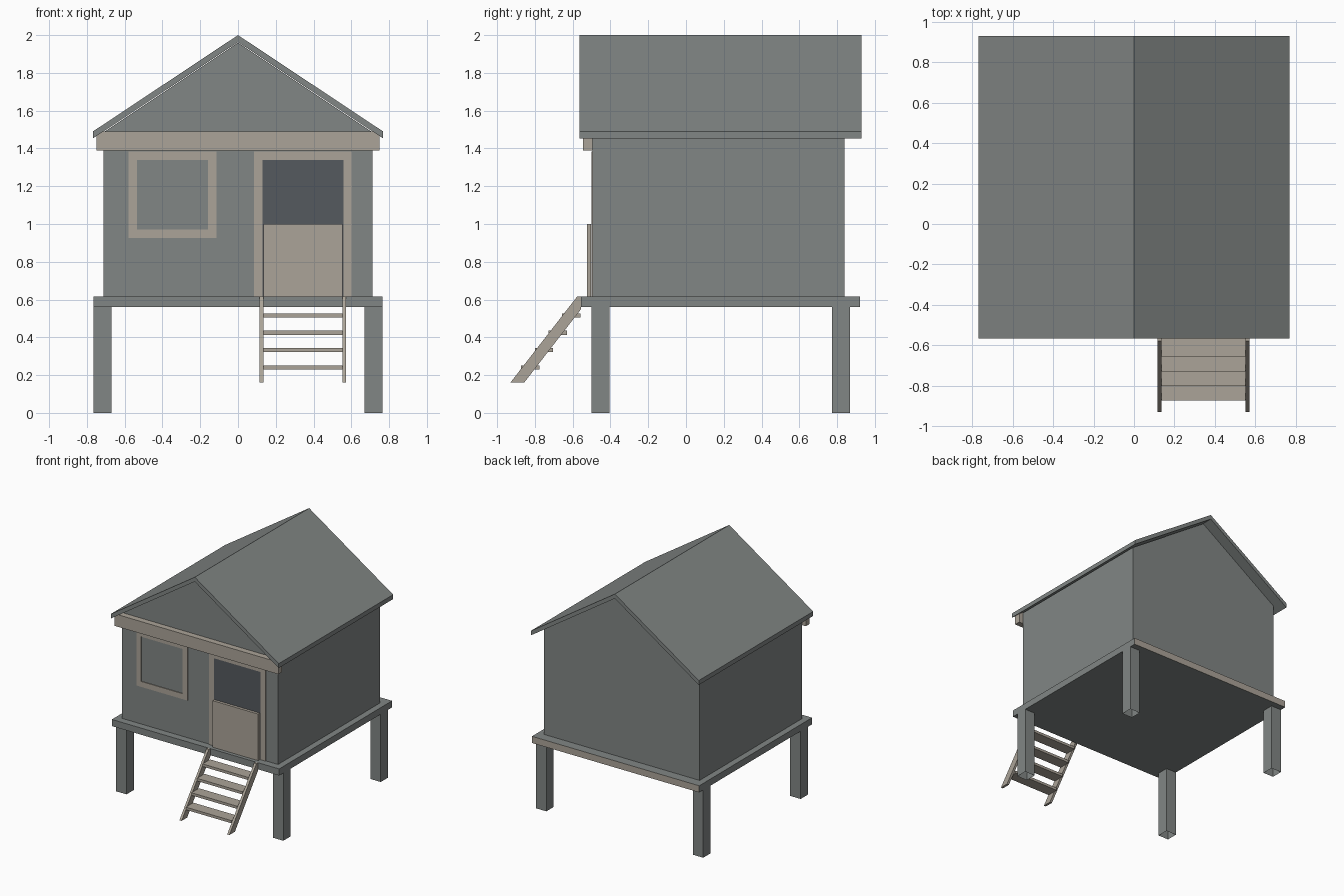
import bpy, bmesh

cube = bpy.data.objects.get("Cube")
if cube:
    bpy.data.objects.remove(cube, do_unlink=True)


def material(name, rgb):
    m = bpy.data.materials.new(name)
    m.use_nodes = True
    colour = (*rgb, 1)
    m.diffuse_color = colour
    bsdf = next(n for n in m.node_tree.nodes if n.type == 'BSDF_PRINCIPLED')
    bsdf.inputs["Base Color"].default_value = colour
    return m


GREY = material("weathered_grey", (0.22, 0.238, 0.232))
TAUPE = material("taupe_trim", (0.41, 0.37, 0.315))
DARK = material("dark_doorway", (0.091, 0.1, 0.112))


def finish(name, bm, *mats):
    bmesh.ops.recalc_face_normals(bm, faces=bm.faces)
    mesh = bpy.data.meshes.new(name)
    bm.to_mesh(mesh)
    bm.free()
    for m in mats:
        mesh.materials.append(m)
    obj = bpy.data.objects.new(name, mesh)
    bpy.context.collection.objects.link(obj)
    return obj


def prism(name, profile, axis, start, end, mat):
    """Extrude a 2D profile along x (profile is y, z) or y (profile is x, z)."""
    bm = bmesh.new()
    place = (lambda a, b: (start, a, b)) if axis == 'x' else (lambda a, b: (a, start, b))
    face = bm.faces.new([bm.verts.new(place(a, b)) for a, b in profile])
    moved = bmesh.ops.extrude_face_region(bm, geom=[face])["geom"]
    d = end - start
    bmesh.ops.translate(bm, vec=(d, 0, 0) if axis == 'x' else (0, d, 0),
                        verts=[v for v in moved if isinstance(v, bmesh.types.BMVert)])
    # Keep the starting cap closed
    if not face.is_valid:
        bm.faces.new([v for v in bm.verts][:len(profile)])
    return finish(name, bm, mat)


def box(name, x0, x1, y0, y1, z0, z1, mat):
    return prism(name, [(x0, z0), (x1, z0), (x1, z1), (x0, z1)], 'y', y0, y1, mat)


WALL_FRONT = -0.495
FLOOR = 0.615

# Deck with a taupe back edge
deck = box("deck", -0.765, 0.765, -0.555, 0.92, 0.56, FLOOR, GREY)
deck.data.materials.append(TAUPE)
for p in deck.data.polygons:
    if p.normal.y > 0.9:
        p.material_index = 1

# Hollow corner posts, open at the bottom
for side, x in (("right", -0.7175), ("left", 0.7175)):
    for end, y in (("front", -0.4525), ("back", 0.82)):
        post = box(f"{end}_{side}_post", x - 0.0475, x + 0.0475,
                   y - 0.0475, y + 0.0475, 0, 0.56, GREY)
        bm = bmesh.new()
        bm.from_mesh(post.data)
        bottom = [f for f in bm.faces if f.calc_center_median().z < 0.01]
        bmesh.ops.delete(bm, geom=bottom, context='FACES_ONLY')
        bm.to_mesh(post.data)
        bm.free()

# Gabled body
prism("walls", [(-0.713, FLOOR), (0.713, FLOOR), (0.713, 1.485), (0, 1.96), (-0.713, 1.485)],
      'y', WALL_FRONT, 0.84, GREY)

# Folded roof slab
prism("roof", [(-0.768, 1.49), (0, 2), (0.768, 1.49),
               (0.768, 1.453), (0, 1.963), (-0.768, 1.453)], 'y', -0.565, 0.93, GREY)

# Beam across the front
box("front_beam", -0.75, 0.75, -0.545, WALL_FRONT, 1.39, 1.49, TAUPE)


def trim(name, x0, x1, z0, z1, w, sill):
    """Thin frame on the front wall, with an optional bottom rail."""
    y = WALL_FRONT - 0.006
    box(name + "_right_jamb", x0, x0 + w, y, WALL_FRONT, z0, z1, TAUPE)
    box(name + "_left_jamb", x1 - w, x1, y, WALL_FRONT, z0, z1, TAUPE)
    box(name + "_head", x0 + w, x1 - w, y, WALL_FRONT, z1 - w, z1, TAUPE)
    if sill:
        box(name + "_sill", x0 + w, x1 - w, y, WALL_FRONT, z0, z0 + w, TAUPE)


# Window and doorway
trim("window", -0.58, -0.113, 0.925, 1.385, 0.045, True)
trim("door", 0.085, 0.603, FLOOR, 1.385, 0.045, False)
box("doorway", 0.13, 0.558, WALL_FRONT - 0.003, WALL_FRONT, FLOOR, 1.34, DARK)
box("half_door", 0.136, 0.552, -0.525, -0.502, FLOOR, 1.0, TAUPE)

# Stairs: two sloping stringers and four treads
for side, x in (("right", 0.115), ("left", 0.552)):
    prism(f"{side}_stringer", [(-0.93, 0.16), (-0.857, 0.16), (-0.555, 0.55),
                               (-0.555, FLOOR), (-0.577, FLOOR)], 'x', x, x + 0.02, TAUPE)
for i in range(4):
    y, z = -0.873 + i * 0.0725, 0.23 + i * 0.0915
    box(f"tread_{i + 1}", 0.135, 0.552, y, y + 0.097, z, z + 0.022, TAUPE)
